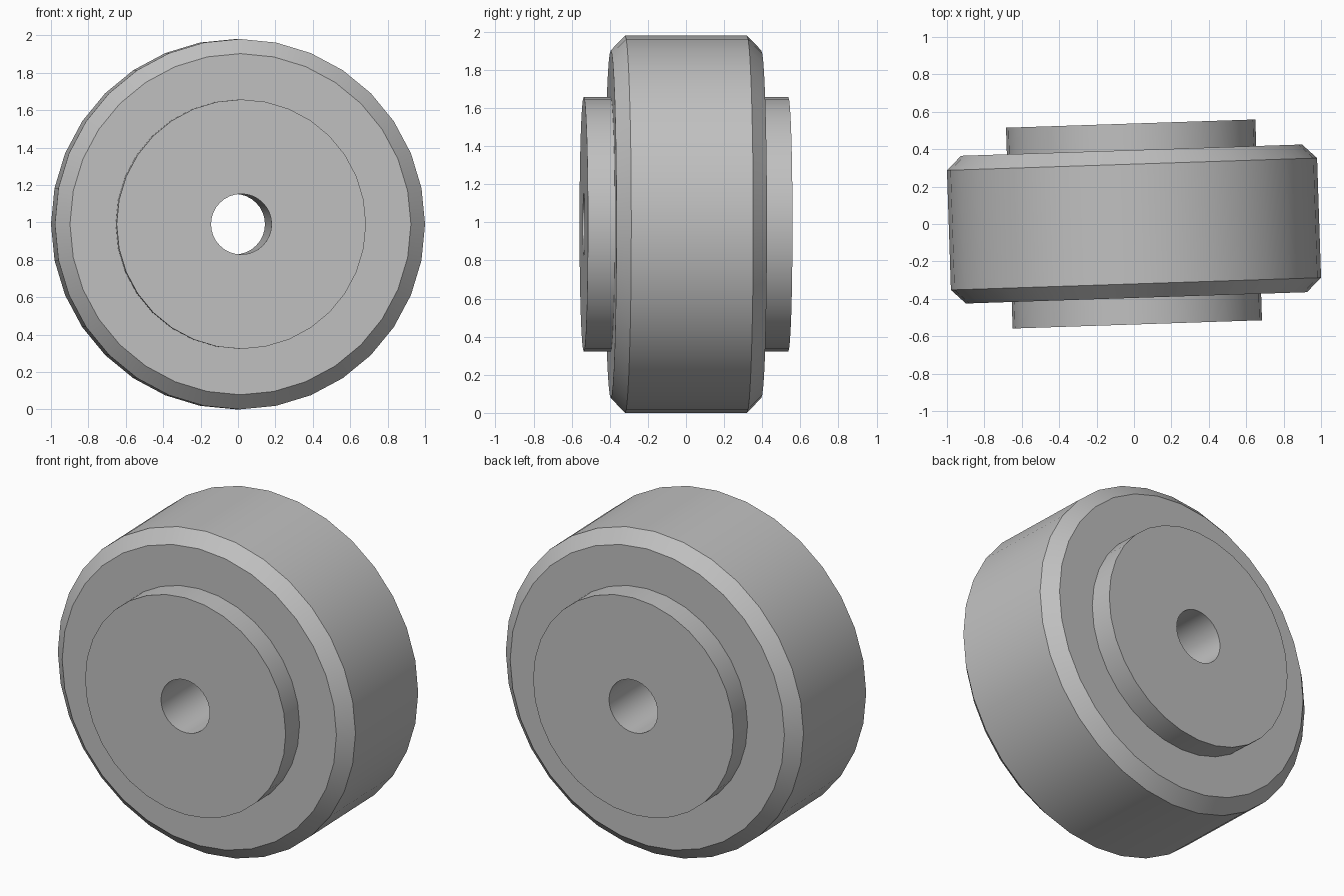
import bpy
import bmesh
import math
from mathutils import Matrix, Vector

cube = bpy.data.objects.get("Cube")
if cube:
    bpy.data.objects.remove(cube, do_unlink=True)

SEGMENTS = 32
RADIUS = 0.99
TILT = math.radians(1.9)

grey = bpy.data.materials.new("plain_grey")
grey.use_nodes = True
colour = (0.53, 0.53, 0.53, 1)
grey.diffuse_color = colour
grey.node_tree.nodes["Principled BSDF"].inputs["Base Color"].default_value = colour


def lathe(name, profile, segments):
    """Revolve a closed (radius, y) profile around the y axis."""
    bm = bmesh.new()
    rings = []
    for i in range(segments):
        turn = Matrix.Rotation(math.tau * i / segments, 3, "Y")
        rings.append([bm.verts.new(turn @ Vector((0, y, r))) for r, y in profile])
    count = len(profile)
    for i in range(segments):
        a, b = rings[i], rings[(i + 1) % segments]
        for j in range(count):
            k = (j + 1) % count
            bm.faces.new((a[j], a[k], b[k], b[j]))
    bmesh.ops.recalc_face_normals(bm, faces=bm.faces)
    mesh = bpy.data.meshes.new(name)
    bm.to_mesh(mesh)
    bm.free()
    mesh.materials.append(grey)
    obj = bpy.data.objects.new(name, mesh)
    bpy.context.collection.objects.link(obj)
    return obj


# Roller half section: bore, hub end, side face, chamfer, tread; mirrored to the back
half = [(0.162, -0.537), (0.667, -0.537), (0.667, -0.395),
        (0.912, -0.395), (RADIUS, -0.32)]
section = half + [(r, -y) for r, y in reversed(half)]
roller = lathe("roller_wheel", section, SEGMENTS)
roller.location.z = RADIUS
roller.rotation_euler.z = TILT

# Smooth round walls with crisp rims
bpy.ops.object.select_all(action="DESELECT")
roller.select_set(True)
bpy.context.view_layer.objects.active = roller
bpy.ops.object.shade_smooth_by_angle(angle=math.radians(30))
